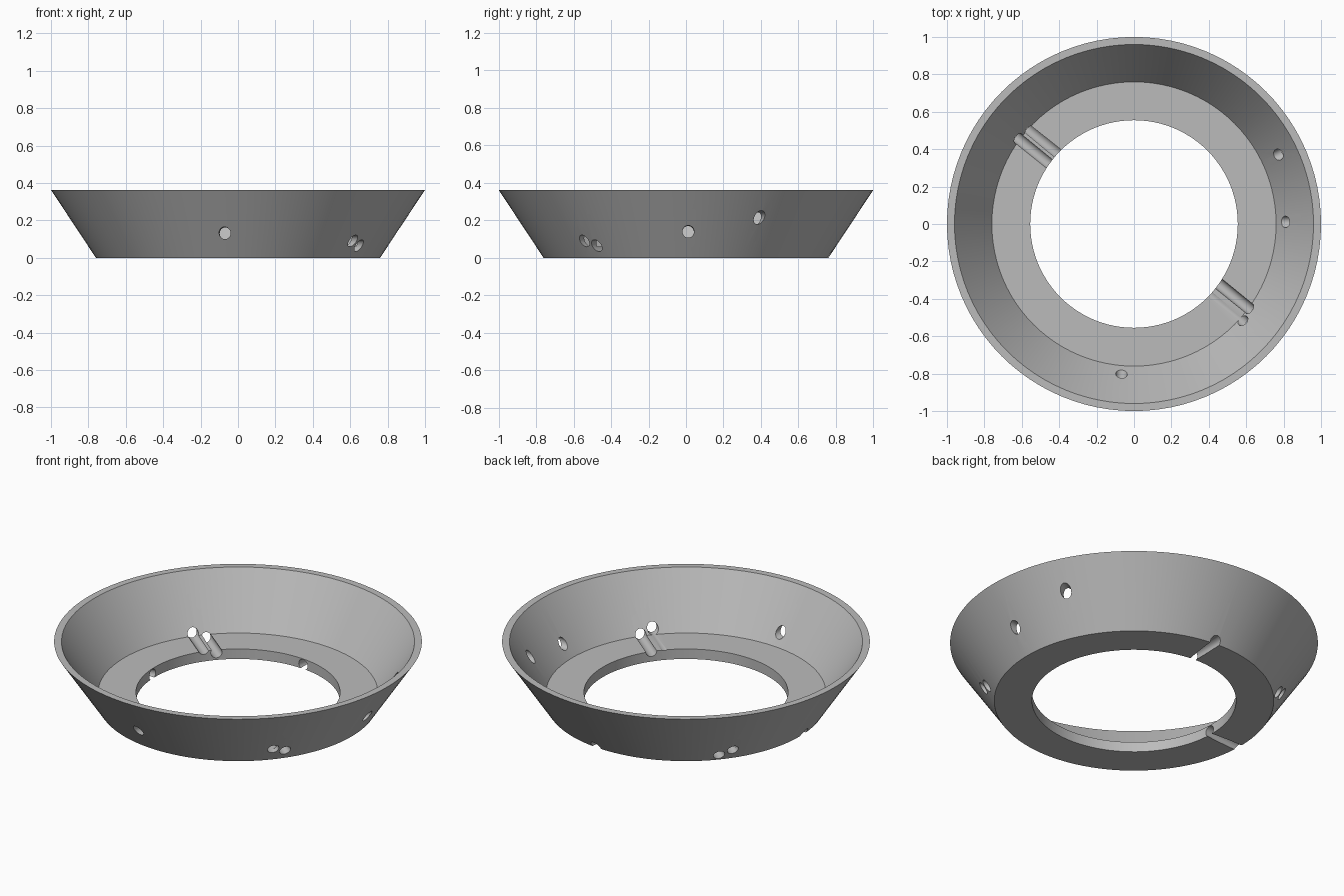
import bpy
import bmesh
from math import tau, radians
from mathutils import Vector, Matrix

cube = bpy.data.objects.get("Cube")
if cube:
    bpy.data.objects.remove(cube, do_unlink=True)

# Single grey finish
grey = bpy.data.materials.new("plain grey")
grey.use_nodes = True
colour = (0.5, 0.5, 0.5, 1)
grey.diffuse_color = colour
grey.node_tree.nodes["Principled BSDF"].inputs["Base Color"].default_value = colour


def add_object(name, bm):
    bmesh.ops.recalc_face_normals(bm, faces=bm.faces)
    mesh = bpy.data.meshes.new(name)
    bm.to_mesh(mesh)
    bm.free()
    mesh.materials.append(grey)
    obj = bpy.data.objects.new(name, mesh)
    bpy.context.collection.objects.link(obj)
    return obj


def lathe(name, profile, sides):
    """Revolve a closed (radius, height) profile about z."""
    bm = bmesh.new()
    rings = []
    for i in range(sides):
        turn = Matrix.Rotation(tau * i / sides, 3, 'Z')
        rings.append([bm.verts.new(turn @ Vector((r, 0, z))) for r, z in profile])
    count = len(profile)
    for i in range(sides):
        a, b = rings[i], rings[(i + 1) % sides]
        for j in range(count):
            k = (j + 1) % count
            bm.faces.new((a[j], b[j], b[k], a[k]))
    return add_object(name, bm)


def drill(name, start, end, radius=0.031):
    """Cylinder cutter along a line, lengthened a little beyond its start and end."""
    start, end = Vector(start), Vector(end)
    axis = end - start
    extra = axis.normalized() * 0.15
    length = axis.length + 2 * extra.length
    turn = axis.to_track_quat('Z', 'Y').to_matrix().to_4x4()
    place = Matrix.Translation((start + end) / 2) @ turn
    bm = bmesh.new()
    bmesh.ops.create_cone(bm, cap_ends=True, segments=32, radius1=radius,
                          radius2=radius, depth=length, matrix=place)
    obj = add_object(name, bm)
    obj.hide_render = True
    return obj


# Flared wall with a flat inner flange
ring = lathe("flared_ring", [(0.555, 0), (0.76, 0), (1, 0.363), (0.96, 0.363),
                             (0.76, 0.06), (0.555, 0.06)], 96)

# Slanted bores: wall holes that run on as grooves across the flange
bores = [
    drill("front_bore", (-0.07, -0.84, 0.132), (0.063, 0.76, 0.01)),
    drill("side_bore", (0.85, 0.012, 0.14), (-0.76, -0.025, 0.008)),
    drill("upper_side_bore", (0.81, 0.39, 0.215), (0.72, 0.345, 0.195)),
    drill("upper_groove_bore", (0.605, -0.535, 0.09), (-0.65, 0.482, 0.07)),
    drill("lower_groove_bore", (0.645, -0.475, 0.065), (-0.595, 0.53, 0.04)),
]

bpy.ops.object.select_all(action='DESELECT')
bpy.context.view_layer.objects.active = ring
ring.select_set(True)
for bore in bores:
    cut = ring.modifiers.new(bore.name, 'BOOLEAN')
    cut.operation = 'DIFFERENCE'
    cut.solver = 'EXACT'
    cut.object = bore
    bpy.ops.object.modifier_apply(modifier=cut.name)
    bpy.data.objects.remove(bore, do_unlink=True)

bpy.ops.object.shade_smooth_by_angle(angle=radians(25))
